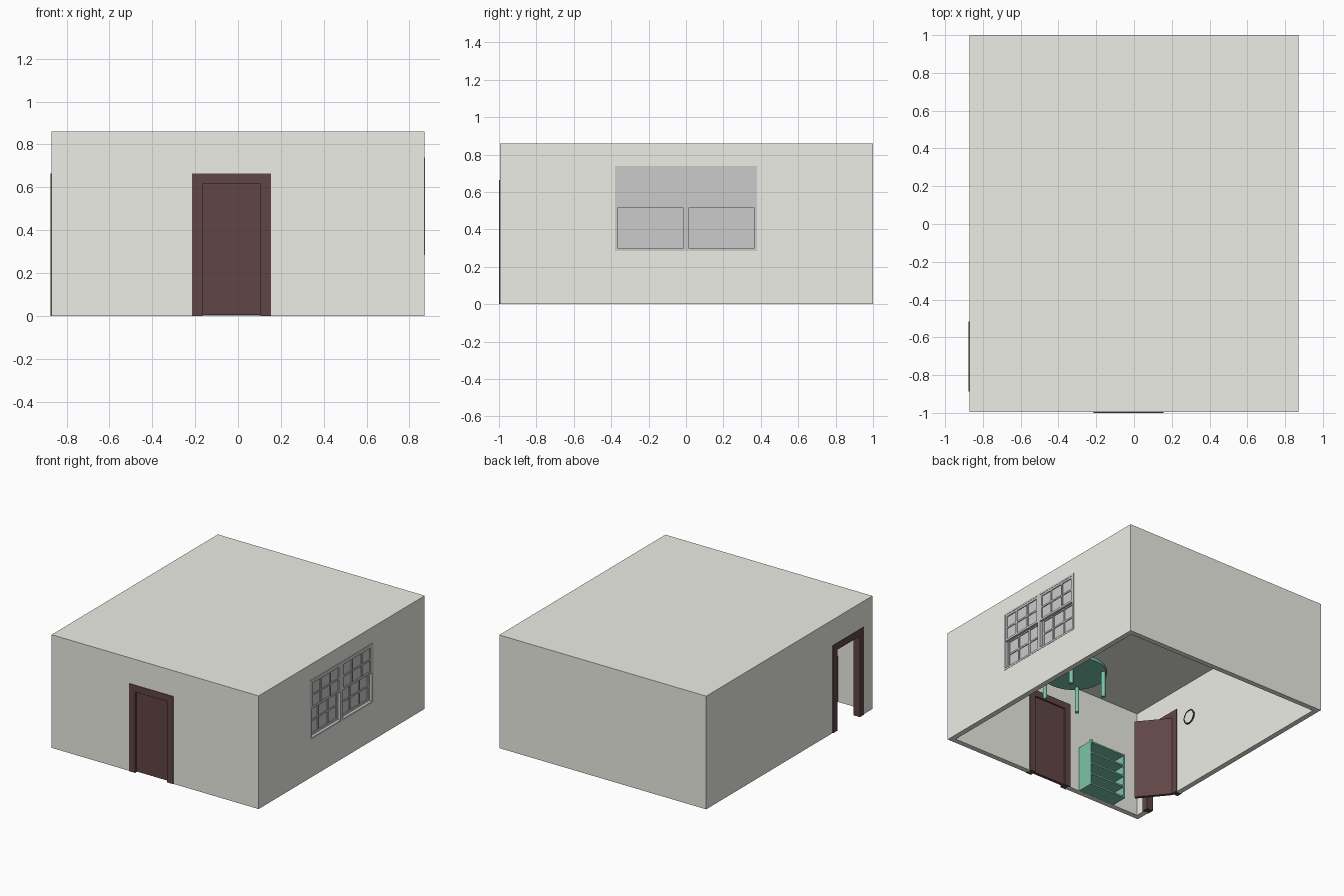
import bpy, bmesh, math
from mathutils import Matrix, Vector

if "Cube" in bpy.data.objects:
    bpy.data.objects.remove(bpy.data.objects["Cube"])


def material(name, rgb):
    m = bpy.data.materials.new(name)
    m.diffuse_color = (*rgb, 1)
    m.use_nodes = True
    m.node_tree.nodes["Principled BSDF"].inputs["Base Color"].default_value = m.diffuse_color
    return m


WALL = material("plaster", (0.85, 0.85, 0.79))
WOOD = material("dark_wood", (0.12, 0.06, 0.06))
GREY = material("window_grey", (0.70, 0.70, 0.71))
GREEN = material("green_paint", (0.20, 0.55, 0.40))
BLACK = material("black", (0.05, 0.05, 0.05))


def finish(name, bm, mat):
    bmesh.ops.recalc_face_normals(bm, faces=bm.faces)
    me = bpy.data.meshes.new(name)
    bm.to_mesh(me)
    bm.free()
    me.materials.append(mat)
    ob = bpy.data.objects.new(name, me)
    bpy.context.collection.objects.link(ob)
    return ob


def boxes(name, spans, mat):
    """One object from boxes given as (x0, x1, y0, y1, z0, z1)."""
    bm = bmesh.new()
    for x0, x1, y0, y1, z0, z1 in spans:
        mid = Vector((x0 + x1, y0 + y1, z0 + z1)) / 2
        size = Matrix.Diagonal((x1 - x0, y1 - y0, z1 - z0, 1))
        bmesh.ops.create_cube(bm, size=1, matrix=Matrix.Translation(mid) @ size)
    return finish(name, bm, mat)


def cylinder(name, loc, r, h, mat, sides=32, rot=Matrix()):
    bm = bmesh.new()
    bmesh.ops.create_cone(bm, cap_ends=True, segments=sides, radius1=r, radius2=r,
                          depth=h, matrix=Matrix.Translation(loc) @ rot)
    ob = finish(name, bm, mat)
    smooth(ob)
    return ob


def smooth(ob):
    bpy.ops.object.select_all(action='DESELECT')
    ob.select_set(True)
    bpy.context.view_layer.objects.active = ob
    bpy.ops.object.shade_smooth_by_angle(angle=math.radians(40))


# Room shell: open underneath, cut for two doors and the window
room = boxes("room_shell", [(-0.87, 0.87, -0.995, 1, 0, 0.86)], WALL)
cuts = [(-0.83, 0.83, -0.955, 0.96, -0.2, 0.82),
        (-0.205, 0.145, -1.1, -0.9, -0.1, 0.655),
        (-0.95, -0.8, -0.88, -0.525, -0.1, 0.655),
        (0.8, 0.95, -0.375, 0.375, 0.29, 0.735)]
bpy.context.view_layer.objects.active = room
for i, c in enumerate(cuts):
    cutter = boxes("cutter_%d" % i, [c], WALL)
    cutter.hide_render = True
    mod = room.modifiers.new("cut", 'BOOLEAN')
    mod.operation, mod.solver, mod.object = 'DIFFERENCE', 'EXACT', cutter
    bpy.ops.object.modifier_apply(modifier=mod.name)
    bpy.data.objects.remove(cutter)

# Door frames: jambs and header, in local width (x) and depth (y)
W, H, T = 0.37, 0.665, 0.05


def door_frame(name):
    h = W / 2
    return boxes(name, [(-h, -h + T, 0, 0.052, 0, H), (h - T, h, 0, 0.052, 0, H),
                        (-h + T, h - T, 0, 0.052, H - T, H)], WOOD)


def door_leaf(name):
    # hinged at the local origin, reaching along +x
    w, top = W - 2 * T, H - T
    return boxes(name, [(0, w, -0.022, 0, 0.004, top)], WOOD)


front_frame = door_frame("front_door_frame")
front_frame.location = (-0.03, -1.0, 0)
front_leaf = door_leaf("front_door_leaf")
front_leaf.location = (-0.03 - W / 2 + T, -0.96, 0)

side_frame = door_frame("side_door_frame")
side_frame.rotation_euler.z = -math.pi / 2
side_frame.location = (-0.875, -0.7025, 0)
side_leaf = door_leaf("side_door_leaf")
side_leaf.rotation_euler.z = -math.pi / 2 + math.radians(39.5)
side_leaf.location = (-0.828, -0.568, 0)

# Window frame with a middle post
X0, X1 = 0.826, 0.872
boxes("window_frame", [(X0, X1, -0.38, -0.365, 0.285, 0.74),
                       (X0, X1, 0.365, 0.38, 0.285, 0.74),
                       (X0, X1, -0.013, 0.013, 0.3, 0.725),
                       (X0, X1, -0.365, 0.365, 0.285, 0.3),
                       (X0, X1, -0.365, 0.365, 0.725, 0.74)], GREY)


def sash(name, x, y0, y1, z0, z1):
    """Bordered sash with a pane and bars making 3 x 2 lights."""
    b, m, d = 0.016, 0.006, 0.009
    parts = [(x - d, x + d, y0, y0 + b, z0, z1), (x - d, x + d, y1 - b, y1, z0, z1),
             (x - d, x + d, y0 + b, y1 - b, z0, z0 + b),
             (x - d, x + d, y0 + b, y1 - b, z1 - b, z1),
             (x - 0.002, x + 0.002, y0 + b, y1 - b, z0 + b, z1 - b)]
    for k in (1, 2):
        y = y0 + (y1 - y0) * k / 3
        parts.append((x - d, x + d, y - m, y + m, z0 + b, z1 - b))
    zm = (z0 + z1) / 2
    parts.append((x - d + 0.001, x + d - 0.001, y0 + b, y1 - b, zm - m, zm + m))
    boxes(name, parts, GREY)


for side, y0, y1 in (("near", -0.365, -0.013), ("far", 0.013, 0.365)):
    sash("upper_sash_" + side, 0.861, y0, y1, 0.515, 0.725)
    sash("lower_sash_" + side, 0.840, y0, y1, 0.3, 0.525)

# Round table by the window
TX, TY = 0.565, 0.02
cylinder("table_top", (TX, TY, 0.21), 0.23, 0.025, GREEN, 48)
for i, (sx, sy) in enumerate([(-1, -1), (1, -1), (1, 1), (-1, 1)]):
    cylinder("table_leg_%d" % i, (TX + sx * 0.147, TY + sy * 0.143, 0.1), 0.015, 0.2, GREEN, 24)

# Bookcase against the front wall
BX0, BX1, BY0, BY1, BH, t = -0.61, -0.298, -0.954, -0.825, 0.35, 0.012
shelves = [(BX0, BX0 + t, BY0, BY1, 0, BH), (BX1 - t, BX1, BY0, BY1, 0, BH),
           (BX0 + t, BX1 - t, BY0, BY0 + t, 0, BH)]
for k in range(5):
    z = k * (BH - t) / 4
    shelves.append((BX0 + t, BX1 - t, BY0 + t, BY1, z, z + t))
boxes("bookcase", shelves, GREEN)
cylinder("bookcase_ornament", (-0.315, -0.84, BH + 0.009), 0.012, 0.018, GREEN, 16)

# Wall clock on the left wall
face_x = Matrix.Rotation(math.pi / 2, 4, 'Y')
cylinder("clock_face", (-0.825, -0.38, 0.54), 0.05, 0.01, WALL, 32, face_x)
bpy.ops.mesh.primitive_torus_add(location=(-0.823, -0.38, 0.54), rotation=(0, math.pi / 2, 0),
                                 major_radius=0.05, minor_radius=0.006,
                                 major_segments=32, minor_segments=8)
rim = bpy.context.object
rim.name = "clock_rim"
rim.data.materials.append(BLACK)
smooth(rim)
